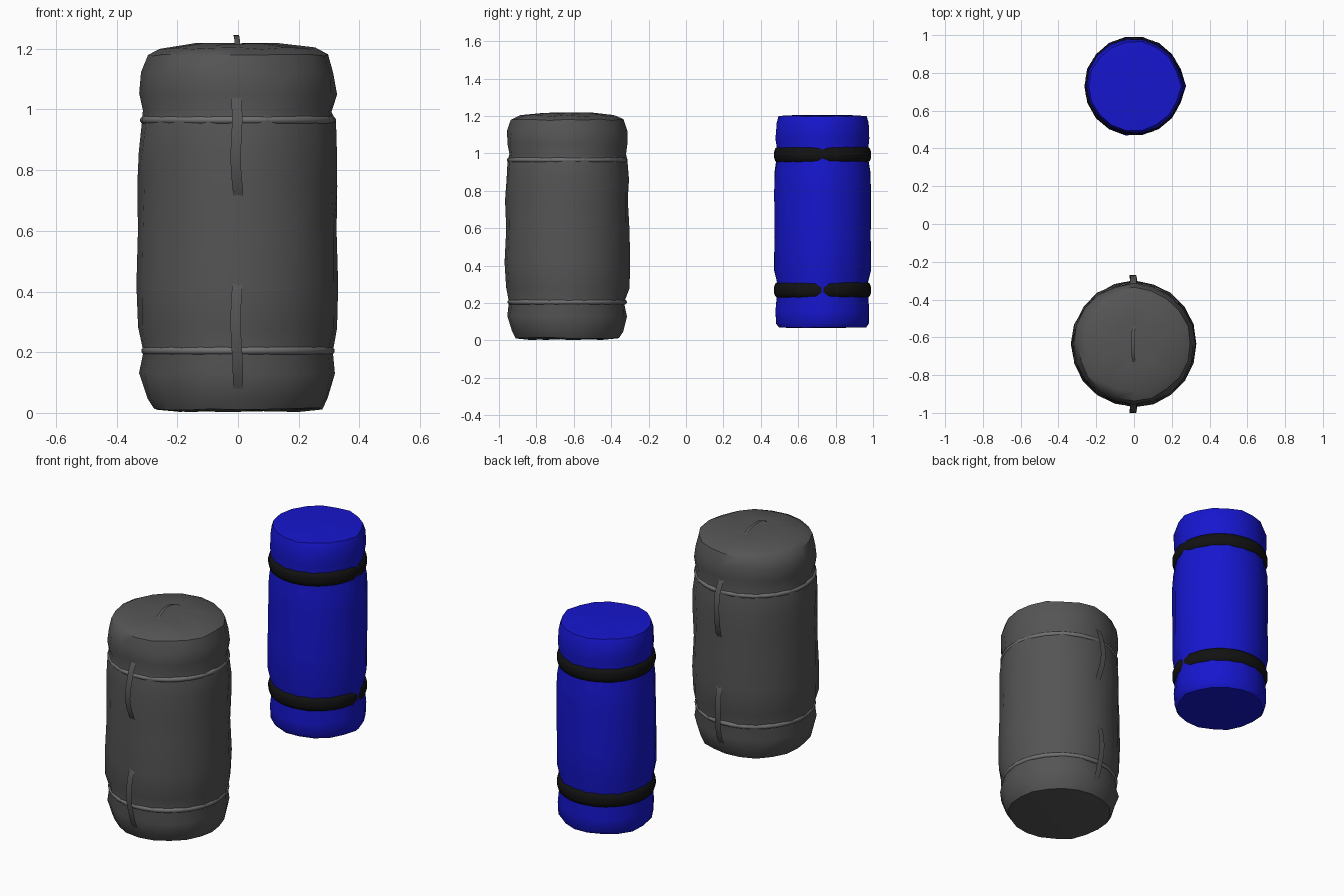
import bpy, bmesh, math, random
from mathutils import Vector

if "Cube" in bpy.data.objects:
    bpy.data.objects.remove(bpy.data.objects["Cube"])

random.seed(4)


def material(name, color):
    m = bpy.data.materials.new(name)
    m.diffuse_color = color
    m.use_nodes = True
    m.node_tree.nodes["Principled BSDF"].inputs["Base Color"].default_value = m.diffuse_color
    return m


blue = material("blue_fabric", (0.008, 0.008, 0.62, 1))
black = material("black_rubber", (0.006, 0.006, 0.006, 1))
grey = material("grey_fabric", (0.09, 0.09, 0.09, 1))
cord = material("grey_cord", (0.16, 0.16, 0.16, 1))


def finish(name, bm, mat, angle=40):
    bmesh.ops.recalc_face_normals(bm, faces=bm.faces[:])
    me = bpy.data.meshes.new(name)
    bm.to_mesh(me)
    bm.free()
    ob = bpy.data.objects.new(name, me)
    bpy.context.collection.objects.link(ob)
    me.materials.append(mat)
    bpy.ops.object.select_all(action='DESELECT')
    ob.select_set(True)
    bpy.context.view_layer.objects.active = ob
    bpy.ops.object.shade_smooth_by_angle(angle=math.radians(angle))
    return ob


def lumpy_roll(name, cy, sides, profile, lump, mat, seam=0.0):
    """Lathe a (radius, z) profile with slight lumps; ends are capped."""
    bm = bmesh.new()
    rings = []
    for r, z in profile:
        ring = []
        for i in range(sides):
            a = math.tau * i / sides
            rr = r + random.uniform(-lump, lump) + (seam if i == 0 else 0)
            zz = z + random.uniform(-lump, lump) * 0.8
            ring.append(bm.verts.new((rr * math.cos(a), cy + rr * math.sin(a), zz)))
        rings.append(ring)
    for lo, hi in zip(rings, rings[1:]):
        for i in range(sides):
            j = (i + 1) % sides
            bm.faces.new((lo[i], lo[j], hi[j], hi[i]))
    for ring, z in ((rings[0], profile[0][1]), (rings[-1], profile[-1][1])):
        mid = bm.verts.new((0, cy, z + 0.002))
        for i in range(sides):
            bm.faces.new((ring[i], ring[(i + 1) % sides], mid))
    return finish(name, bm, mat)


def band(name, cy, z, radius, depth, height, mat, segs=32, minor=10):
    """Ring with an oval cross-section."""
    bm = bmesh.new()
    rows = []
    for i in range(segs):
        a = math.tau * i / segs
        row = []
        for k in range(minor):
            b = math.tau * (k + 0.5) / minor
            r = radius + depth * math.cos(b)
            row.append(bm.verts.new((r * math.cos(a), cy + r * math.sin(a),
                                     z + height * math.sin(b))))
        rows.append(row)
    for i in range(segs):
        p, q = rows[i], rows[(i + 1) % segs]
        for k in range(minor):
            m = (k + 1) % minor
            bm.faces.new((p[k], q[k], q[m], p[m]))
    return finish(name, bm, mat, 60)


def ribbon(name, points, half_width, mat):
    """Thin strap through (x, y, z) points, its width along x."""
    bm = bmesh.new()
    pairs = [[bm.verts.new(Vector(p) + Vector((s * half_width, 0, 0))) for s in (-1, 1)]
             for p in points]
    for a, b in zip(pairs, pairs[1:]):
        bm.faces.new((a[0], a[1], b[1], b[0]))
    return finish(name, bm, mat, 60)


# Grey sleeping bag sack
CY = -0.635
lumpy_roll("sack_body", CY, 20, [
    (0.20, 0.006), (0.278, 0.012), (0.300, 0.05), (0.322, 0.13), (0.308, 0.205),
    (0.330, 0.28), (0.332, 0.42), (0.328, 0.60), (0.328, 0.75), (0.328, 0.86),
    (0.318, 0.96), (0.311, 0.995), (0.324, 1.05), (0.318, 1.12), (0.298, 1.18),
    (0.255, 1.202), (0.13, 1.216)], 0.005, grey)

# Cords round the sack
band("upper_cord", CY, 0.965, 0.310, 0.013, 0.013, cord)
band("lower_cord", CY, 0.205, 0.306, 0.013, 0.013, cord)

# Loose straps on front and back: (x, distance from axis, z)
upper = [(-0.004, 0.315, 1.04), (-0.004, 0.334, 1.01), (-0.002, 0.350, 0.97),
         (-0.005, 0.363, 0.91), (-0.008, 0.366, 0.85), (-0.006, 0.356, 0.79),
         (0, 0.338, 0.73), (0, 0.320, 0.70)]
lower = [(-0.002, 0.320, 0.44), (-0.002, 0.335, 0.42), (-0.006, 0.347, 0.37),
         (-0.008, 0.354, 0.30), (-0.006, 0.353, 0.24), (-0.002, 0.343, 0.18),
         (0, 0.328, 0.12), (0, 0.305, 0.08)]
for side, s in (("front", -1), ("back", 1)):
    for level, pts in (("upper", upper), ("lower", lower)):
        ribbon(f"{side}_{level}_strap", [(x, CY + s * d, z) for x, d, z in pts],
               0.017, grey)

# Carry handle on top
ribbon("top_handle", [(-0.002, CY - 0.11, 1.205), (-0.002, CY - 0.085, 1.225),
                      (-0.005, CY - 0.04, 1.243), (-0.006, CY, 1.246),
                      (-0.005, CY + 0.04, 1.241), (-0.002, CY + 0.08, 1.226),
                      (-0.002, CY + 0.11, 1.205)], 0.009, grey)

# Blue rolled mat with its loose edge on the right
MY = 0.73
lumpy_roll("rolled_mat", MY, 18, [
    (0.15, 0.068), (0.236, 0.070), (0.250, 0.09), (0.254, 0.16), (0.246, 0.24),
    (0.248, 0.31), (0.262, 0.38), (0.261, 0.55), (0.262, 0.80), (0.258, 0.90),
    (0.248, 0.97), (0.246, 1.02), (0.253, 1.08), (0.251, 1.16), (0.238, 1.198),
    (0.15, 1.203)], 0.003, blue, seam=0.012)

# Black elastic bands round the mat
for level, z in (("upper", 0.993), ("lower", 0.270)):
    band(f"{level}_mat_band", MY, z, 0.242, 0.019, 0.041, black)
